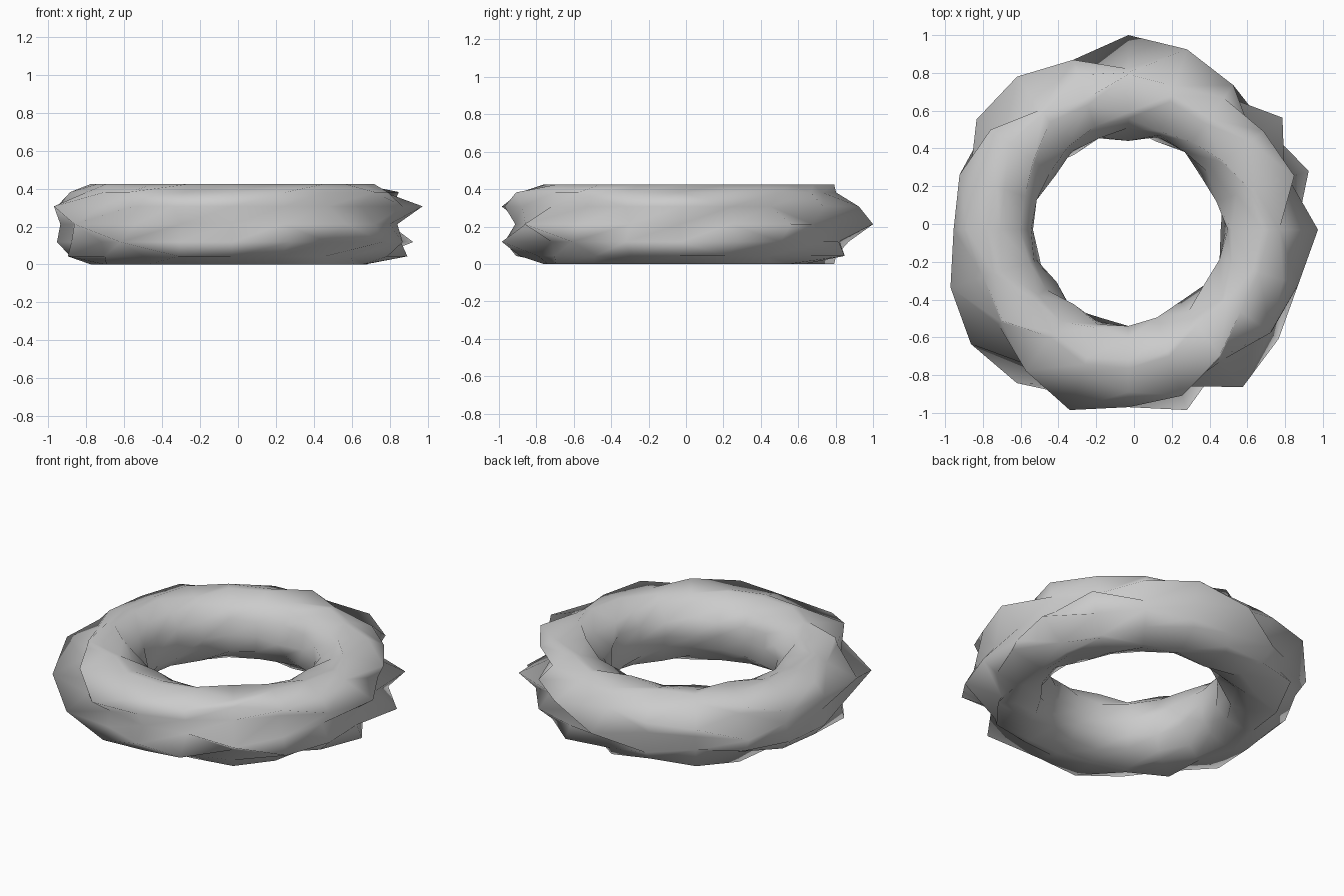
import bpy, bmesh, math

if "Cube" in bpy.data.objects:
    bpy.data.objects.remove(bpy.data.objects["Cube"])

RINGS, SIDES = 20, 14            # segments around the ring / around the tube
MAJOR, MINOR = 0.715, 0.217      # ring radius and tube radius
LOBES, DEPTH = 5, 0.098          # twisted ridges and their depth at the rim
CX, CY, CZ = -0.03, -0.03, 0.2125

# where the outermost ridge sits on the tube at each ring (in tube sides)
crest = [1, -1, -0.3, 1.4, 1, 0, 1.4, 0.9, -0.4, -1.4,
         1.4, 1, 0, -1, 1, -1.4, -1, 0, -0.7, 1.4]
# rings where the ridges are shallower
shallow = {3: 0.6, 6: 0.6, 9: 0.5, 10: 0.25, 11: 0.85, 15: 0.5, 19: 0.6}


def ring_point(i, j):
    theta = 2 * math.pi * i / RINGS
    phi = 2 * math.pi * j / SIDES
    r = MAJOR + MINOR * math.cos(phi)
    wave = math.cos(2 * math.pi * LOBES * (j - crest[i]) / SIDES)
    r += DEPTH * shallow.get(i, 1) * (r / (MAJOR + MINOR)) ** 2 * wave
    return (CX + r * math.cos(theta), CY + r * math.sin(theta),
            CZ + MINOR * math.sin(phi))


# twisted, ridged ring
bm = bmesh.new()
grid = [[bm.verts.new(ring_point(i, j)) for j in range(SIDES)] for i in range(RINGS)]
for i in range(RINGS):
    a, b = grid[i], grid[(i + 1) % RINGS]
    for j in range(SIDES):
        k = (j + 1) % SIDES
        bm.faces.new((a[j], b[j], b[k], a[k])).smooth = True
bmesh.ops.recalc_face_normals(bm, faces=bm.faces)
mesh = bpy.data.meshes.new("twisted_ring")
bm.to_mesh(mesh)
bm.free()
bpy.context.collection.objects.link(bpy.data.objects.new("twisted_ring", mesh))
